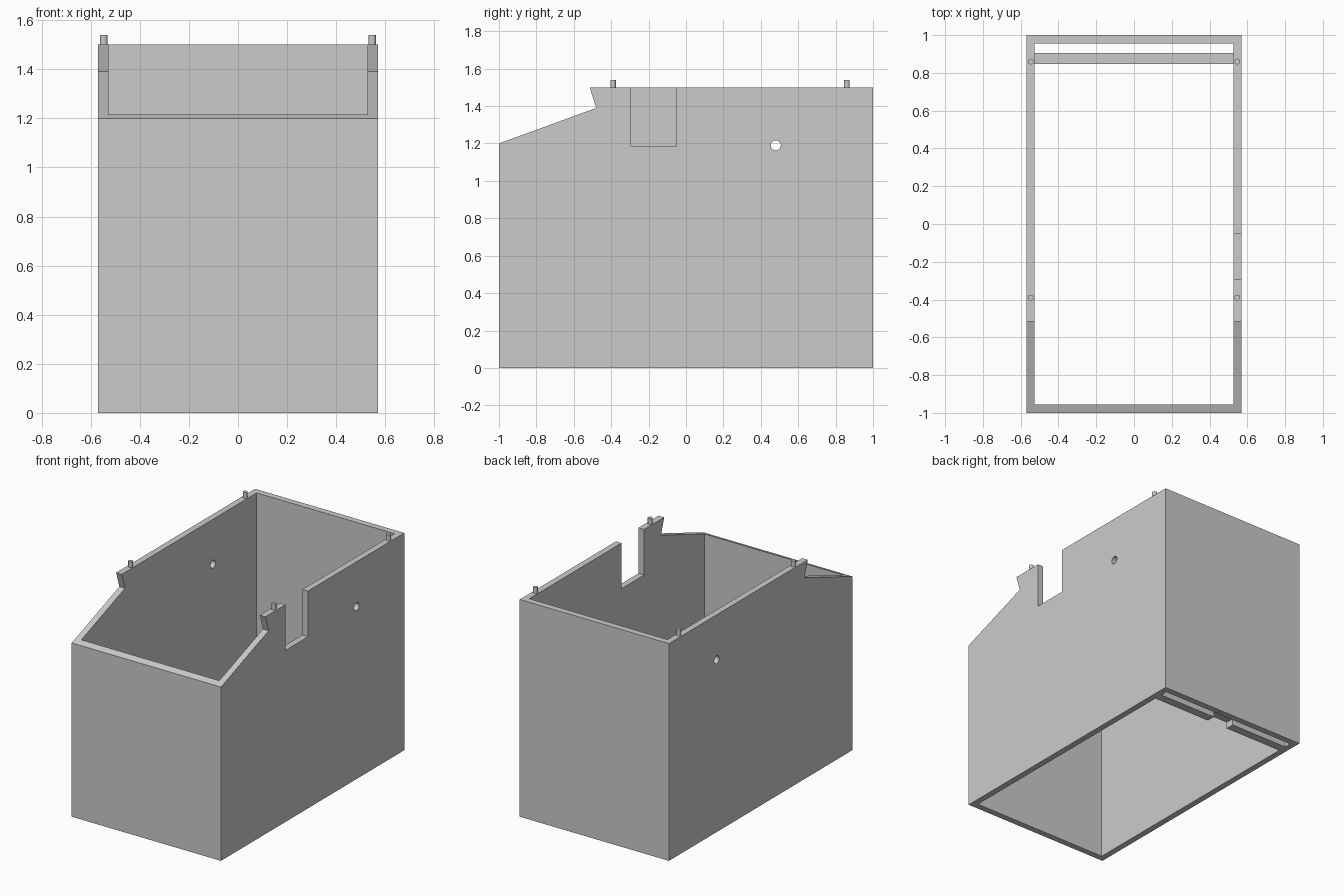
import bpy
import bmesh
from mathutils import Matrix

default = bpy.data.objects.get("Cube")
if default:
    bpy.data.objects.remove(default, do_unlink=True)

grey = bpy.data.materials.new("light grey")
grey.use_nodes = True
colour = (0.6, 0.6, 0.6, 1)
grey.diffuse_color = colour
grey.node_tree.nodes["Principled BSDF"].inputs["Base Color"].default_value = colour


def finish(name, bm):
    bmesh.ops.recalc_face_normals(bm, faces=bm.faces)
    mesh = bpy.data.meshes.new(name)
    bm.to_mesh(mesh)
    bm.free()
    mesh.materials.append(grey)
    obj = bpy.data.objects.new(name, mesh)
    bpy.context.collection.objects.link(obj)
    return obj


def prism(name, profile, x0, x1):
    """Extrude a (y, z) outline along x."""
    bm = bmesh.new()
    face = bm.faces.new([bm.verts.new((x0, y, z)) for y, z in profile])
    side = bmesh.ops.extrude_face_region(bm, geom=[face])["geom"]
    bmesh.ops.translate(bm, vec=(x1 - x0, 0, 0),
                        verts=[v for v in side if isinstance(v, bmesh.types.BMVert)])
    return finish(name, bm)


def box(name, x0, x1, y0, y1, z0, z1):
    return prism(name, [(y0, z0), (y1, z0), (y1, z1), (y0, z1)], x0, x1)


def cylinder(name, radius, depth, location, axis="Z"):
    bm = bmesh.new()
    turn = Matrix.Rotation(1.5707963, 4, "Y") if axis == "X" else Matrix()
    bmesh.ops.create_cone(bm, cap_ends=True, segments=32, radius1=radius, radius2=radius,
                          depth=depth, matrix=Matrix.Translation(location) @ turn)
    return finish(name, bm)


def activate(obj):
    bpy.ops.object.select_all(action="DESELECT")
    obj.select_set(True)
    bpy.context.view_layer.objects.active = obj


def cut(obj, cutter):
    cutter.hide_render = True
    mod = obj.modifiers.new("cut", "BOOLEAN")
    mod.operation = "DIFFERENCE"
    mod.solver = "EXACT"
    mod.object = cutter
    activate(obj)
    bpy.ops.object.modifier_apply(modifier=mod.name)
    bpy.data.objects.remove(cutter, do_unlink=True)


WIDTH, INNER_X, INNER_Y, TOP = 0.57, 0.527, 0.956, 1.5

# Open shell with a sloping front rim and undercut lip
housing = prism("housing", [(-1, 0), (1, 0), (1, TOP), (-0.515, TOP),
                            (-0.48, 1.39), (-1, 1.2)], -WIDTH, WIDTH)
cut(housing, box("cavity_cutter", -INNER_X, INNER_X, -INNER_Y, INNER_Y, -1, 2))

# Rectangular notch in the left wall, round holes through both walls
cut(housing, box("notch_cutter", 0.4, 0.7, -0.295, -0.05, 1.185, 2))
cut(housing, cylinder("hole_cutter", 0.027, 2, (0, 0.48, 1.19), "X"))

# Cross bar near the back, relieved underneath in the middle
bar = box("cross_bar", -INNER_X, INNER_X, 0.846, 0.906, 0, 0.1)
cut(bar, box("relief_cutter", -0.08, 0.08, 0.8, 0.95, -0.1, 0.045))

# Locating pegs on the top rim
pegs = []
for side, x in (("right", -0.547), ("left", 0.547)):
    for end, y in (("front", -0.39), ("back", 0.86)):
        pegs.append(cylinder(f"{end}_{side}_peg", 0.015, 0.04, (x, y, TOP + 0.02)))

for obj in [housing, bar] + pegs:
    activate(obj)
    bpy.ops.object.shade_smooth_by_angle()
